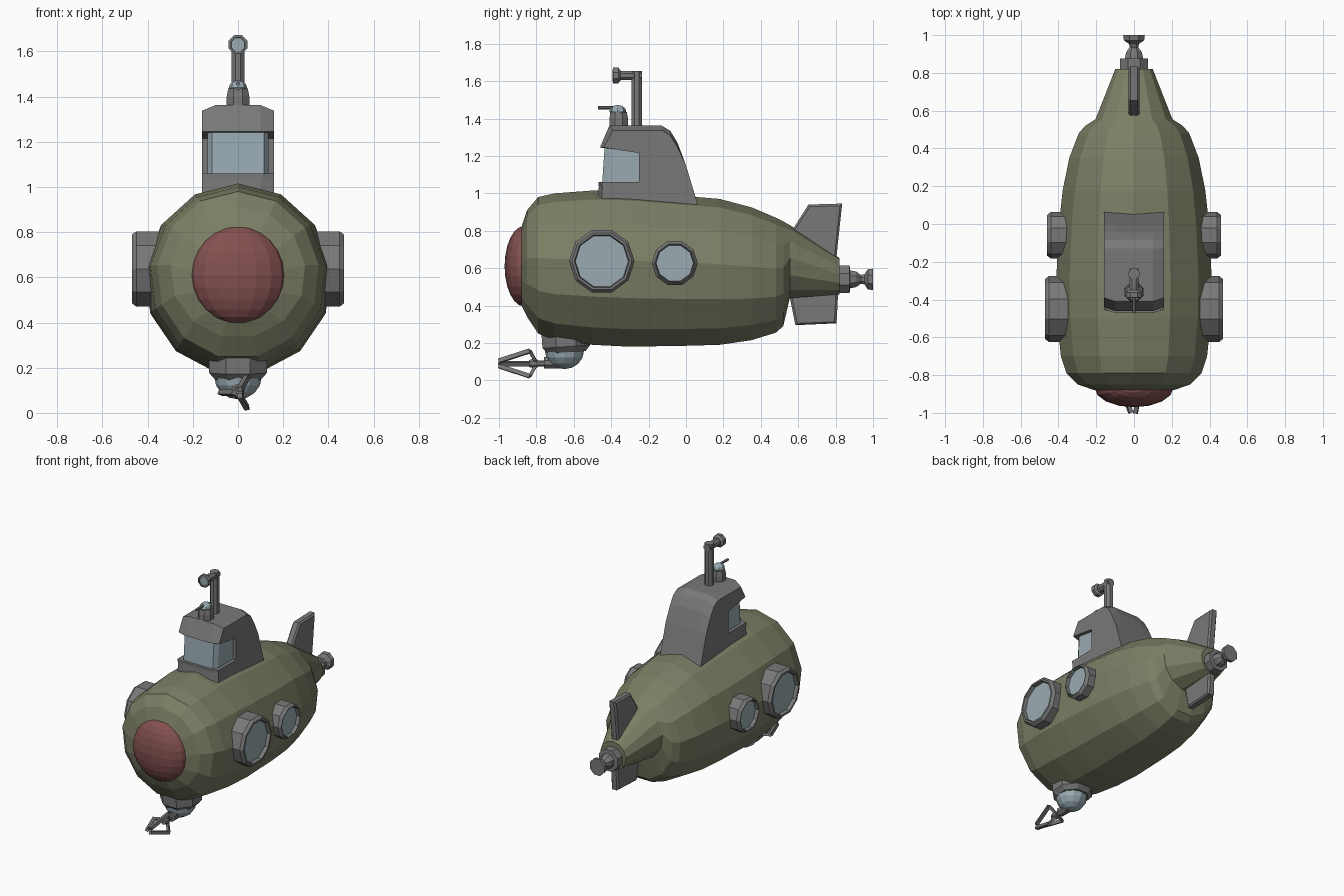
import bpy, math
from math import sin, cos, pi
from mathutils import Vector

if "Cube" in bpy.data.objects:
    bpy.data.objects.remove(bpy.data.objects["Cube"], do_unlink=True)


def material(name, rgb):
    m = bpy.data.materials.new(name)
    m.use_nodes = True
    m.diffuse_color = (*rgb, 1)
    m.node_tree.nodes["Principled BSDF"].inputs["Base Color"].default_value = (*rgb, 1)
    return m


OLIVE = material("olive_paint", (0.20, 0.21, 0.13))
GREY = material("grey_metal", (0.19, 0.19, 0.19))
GLASS = material("pale_blue_glass", (0.32, 0.41, 0.45))
RED = material("dull_red", (0.23, 0.08, 0.08))


def loft(name, rings, mat, end_mat=None):
    """Skin equal-length rings of points, capping both ends."""
    n = len(rings[0])
    verts = [tuple(p) for ring in rings for p in ring]
    faces = [(i * n + j, i * n + (j + 1) % n, (i + 1) * n + (j + 1) % n, (i + 1) * n + j)
             for i in range(len(rings) - 1) for j in range(n)]
    last = (len(rings) - 1) * n
    faces += [tuple(reversed(range(n))), tuple(range(last, last + n))]
    mesh = bpy.data.meshes.new(name)
    mesh.from_pydata(verts, [], faces)
    mesh.materials.append(mat)
    if end_mat:
        mesh.materials.append(end_mat)
        mesh.polygons[-1].material_index = 1
    ob = bpy.data.objects.new(name, mesh)
    bpy.context.collection.objects.link(ob)
    # consistent outward normals
    import bmesh
    bm = bmesh.new()
    bm.from_mesh(mesh)
    bmesh.ops.recalc_face_normals(bm, faces=bm.faces)
    bm.to_mesh(mesh)
    bm.free()
    return ob


def lathe(name, profile, origin, axis, mat, sides=8, end_mat=None):
    """Turn (radius, distance) pairs around an axis."""
    q = Vector((0, 0, 1)).rotation_difference(Vector(axis))
    rings = []
    for r, t in profile:
        angles = [2 * pi * (k + 0.5) / sides for k in range(sides)]
        rings.append([Vector(origin) + q @ Vector((r * cos(a), r * sin(a), t)) for a in angles])
    return loft(name, rings, mat, end_mat)


def beam(name, a, b, r, mat=GREY, sides=4):
    d = Vector(b) - Vector(a)
    return lathe(name, [(r, 0), (r, d.length)], a, d.normalized(), mat, sides)


def ball(name, centre, scale, mat, segments=12, rings=8):
    bpy.ops.mesh.primitive_uv_sphere_add(segments=segments, ring_count=rings, radius=1, location=centre)
    ob = bpy.context.object
    ob.name = name
    ob.scale = scale
    ob.data.materials.append(mat)
    return ob


# Hull with tapered tail: y, half width, bottom, top
stations = [(-0.88, 0.21, 0.40, 0.82), (-0.85, 0.30, 0.34, 0.91), (-0.79, 0.36, 0.25, 0.98),
            (-0.70, 0.39, 0.215, 1.0), (-0.50, 0.41, 0.19, 1.015), (-0.30, 0.415, 0.18, 1.01),
            (0.0, 0.40, 0.185, 0.985), (0.18, 0.38, 0.19, 0.97), (0.35, 0.345, 0.215, 0.925),
            (0.48, 0.295, 0.255, 0.87), (0.52, 0.26, 0.29, 0.85), (0.555, 0.205, 0.44, 0.83),
            (0.82, 0.10, 0.46, 0.655)]
SIDES = 13
hull = []
for y, hx, lo, hi in stations:
    h = (hi - lo) / (1 + cos(pi / SIDES))
    hull.append([(hx * sin(2 * pi * k / SIDES), y, hi - h + h * cos(2 * pi * k / SIDES))
                 for k in range(SIDES)])
loft("hull", hull, OLIVE)

# Nose dome
ball("nose_dome", (0, -0.865, 0.61), (0.21, 0.105, 0.215), RED, 16, 12)

# Portholes on both sides
for side, label in ((1, "left"), (-1, "right")):
    for part, y, z, r, x in (("front", -0.45, 0.637, 0.175, 0.47), ("rear", -0.06, 0.627, 0.123, 0.46)):
        rim = [(r, 0.3), (r, x - 0.02), (r - 0.015, x), (r * 0.84, x), (r * 0.81, x - 0.025)]
        lathe(f"{label}_{part}_porthole", rim, (0, y, z), (side, 0, 0), GREY, 10, GLASS)

# Conning tower: side outline with a window notch, rounded off at the flanks
outline = [(-0.475, 0.92), (-0.465, 1.05), (-0.25, 1.05), (-0.25, 1.215), (-0.46, 1.245),
           (-0.41, 1.362), (-0.13, 1.362), (-0.085, 1.335), (-0.045, 1.27), (0.0, 1.15), (0.075, 0.90)]
sections = []
for x in (-0.16, -0.10, 0.10, 0.16):
    flank = abs(x) > 0.12
    sections.append([(x, y + (0.02 if flank and y < -0.3 else 0), z - (0.025 if flank and z > 1.25 else 0))
                     for y, z in outline])
loft("conning_tower", sections, GREY)

# Cabin window glass with chamfered front corners
plan = [(-0.135, -0.23), (-0.135, -0.42), (-0.115, -0.45), (0.115, -0.45), (0.135, -0.42), (0.135, -0.23)]
loft("cabin_window", [[(x, y + dy, z) for x, y in plan] for z, dy in ((1.03, 0), (1.25, 0.015))], GLASS)
# Window sill lip
lip = [(-0.16, -0.25), (-0.16, -0.45), (-0.11, -0.468), (0.11, -0.468), (0.16, -0.45), (0.16, -0.25)]
loft("window_sill", [[(x, y, z) for x, y in lip] for z in (1.04, 1.06)], GREY)

# Roof gun
lathe("gun_mount", [(0.054, 1.34), (0.054, 1.40), (0.047, 1.435)], (0, -0.36, 0), (0, 0, 1), GREY)
ball("gun_ball", (0, -0.365, 1.44), (0.04, 0.045, 0.032), GLASS, 8, 6)
beam("gun_barrel", (0, -0.37, 1.458), (0, -0.47, 1.458), 0.009, GREY, 6)

# Periscope
beam("periscope_mast", (0, -0.263, 1.34), (0, -0.263, 1.655), 0.031, GREY, 8)
beam("periscope_arm", (0, -0.235, 1.63), (0, -0.36, 1.63), 0.027, GREY, 8)
lathe("periscope_head", [(0.03, 0), (0.045, 0.012), (0.045, 0.04), (0.034, 0.042), (0.032, 0.036)],
      (0, -0.35, 1.63), (0, -1, 0), GREY, 8, GLASS)

# Tail fins: broad root section with thinner chamfered faces
fins = {"upper_fin": [(0.56, 0.79), (0.655, 0.94), (0.835, 0.945), (0.80, 0.62)],
        "lower_fin": [(0.55, 0.47), (0.585, 0.295), (0.805, 0.305), (0.815, 0.50)]}
for name, pts in fins.items():
    cy, cz = (sum(p[i] for p in pts) / 4 for i in (0, 1))
    loft(name, [[(x, cy + (y - cy) * s, cz + (z - cz) * s) for y, z in pts]
                for x, s in ((-0.028, 0.9), (-0.018, 1), (0.018, 1), (0.028, 0.9))], GREY)

# Tail thruster
lathe("tail_thruster", [(0.08, 0.80), (0.08, 0.875), (0.052, 0.877), (0.045, 0.91), (0.025, 0.935),
                        (0.03, 0.955), (0.058, 0.972), (0.062, 1.0)], (0, 0, 0.54), (0, 1, 0), GREY)

# Belly turret
lathe("turret_collar", [(0.138, -0.03), (0.138, 0.07), (0.11, 0.10)], (0, -0.645, 0.25), (0, 0.07, -1), GREY)
ball("turret_ball", (0, -0.65, 0.16), (0.105, 0.105, 0.10), GLASS)
beam("arm_socket", (0, -0.64, 0.094), (0, -0.76, 0.094), 0.034, GREY, 8)
beam("arm_rod", (0, -0.74, 0.09), (0, -0.81, 0.09), 0.015, GREY, 6)
lathe("claw_hub", [(0.02, 0), (0.028, 0.02), (0.02, 0.05)], (0, -0.79, 0.09), (0, -1, 0), GREY)

# Three jointed claw fingers
for k in range(3):
    a = pi / 3 + k * 2 * pi / 3
    out = Vector((cos(a), 0, sin(a)))
    hub = Vector((0, 0, 0.09))
    root, elbow, tip = (hub + out * r + Vector((0, y, 0))
                        for r, y in ((0.015, -0.805), (0.078, -0.835), (0.016, -1.0)))
    beam(f"claw_link_{k + 1}", root, elbow, 0.012)
    beam(f"claw_finger_{k + 1}", elbow, tip, 0.016)
